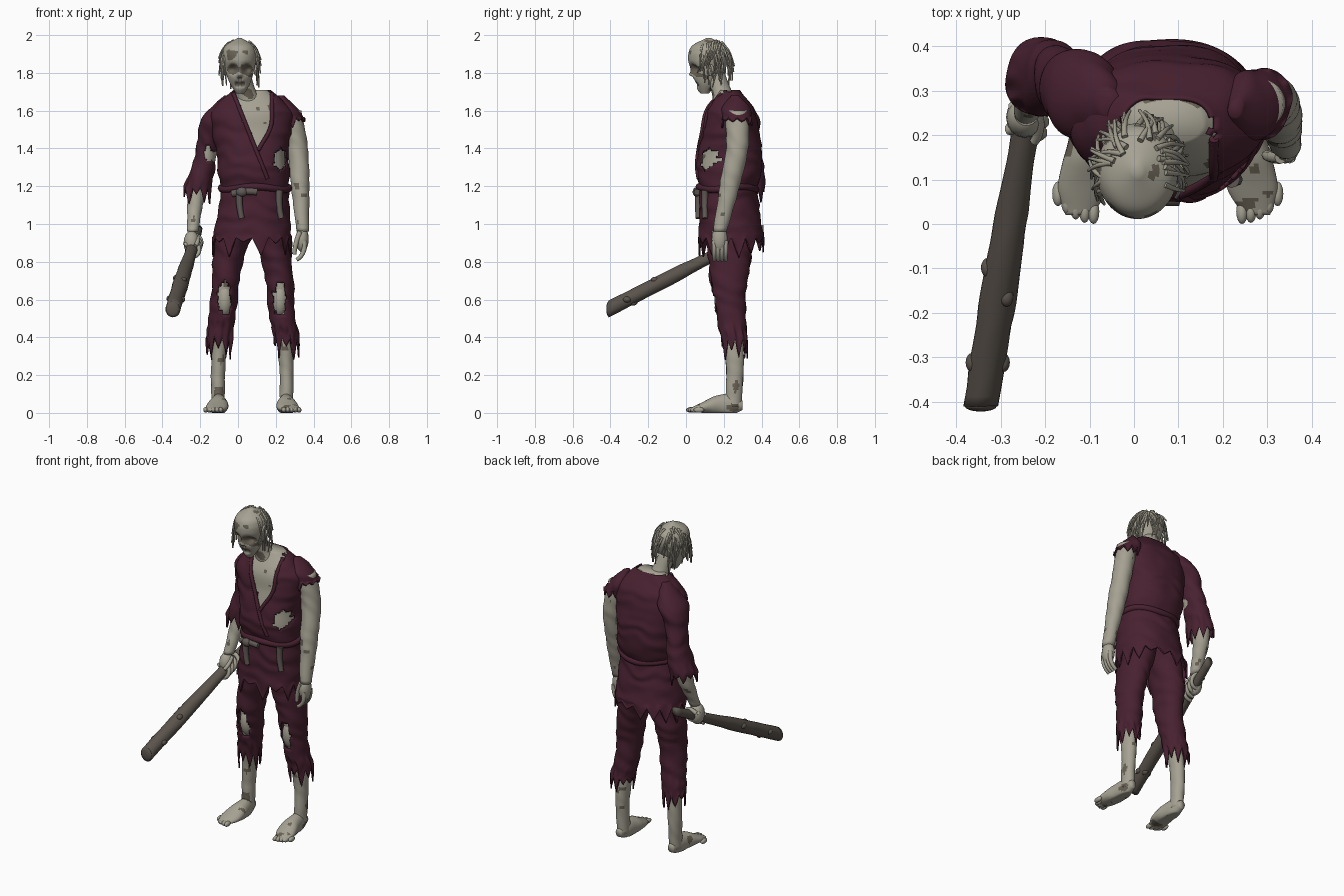
import bpy, bmesh, math, random
from mathutils import Vector, noise

random.seed(4)
if "Cube" in bpy.data.objects:
    bpy.data.objects.remove(bpy.data.objects["Cube"])


def material(name, red, green, blue):
    mat = bpy.data.materials.new(name)
    mat.use_nodes = True
    mat.diffuse_color = (red, green, blue, 1)
    shader = mat.node_tree.nodes["Principled BSDF"]
    shader.inputs["Base Color"].default_value = mat.diffuse_color
    shader.inputs["Roughness"].default_value = 0.9
    return mat


SKIN = material("pale skin", .38, .36, .29)
STAIN = material("rotten skin", .14, .12, .09)
CLOTH = material("wine cloth", .064, .015, .029)
WOOD = material("old wood", .105, .088, .073)
SASH = material("grey sash", .12, .1, .09)
HAIR = material("dirty hair", .36, .34, .27)


def add(name, data, *mats):
    for mat in mats:
        data.materials.append(mat)
    ob = bpy.data.objects.new(name, data)
    bpy.context.collection.objects.link(ob)
    return ob


def add_mesh(name, bm, *mats):
    for face in bm.faces:
        face.smooth = True
    mesh = bpy.data.meshes.new(name)
    bm.to_mesh(mesh)
    bm.free()
    return add(name, mesh, *mats)


def blend(keys, t):
    """Smooth value at t along evenly spaced keys (numbers or vectors)."""
    last = len(keys) - 1
    i = min(int(t * last), last - 1)
    f = t * last - i
    b, c = keys[i], keys[i + 1]
    a = keys[i - 1] if i else b * 2 - c
    d = keys[i + 2] if i + 2 <= last else c * 2 - b
    return b + ((c - a) + (a * 2 - b * 5 + c * 4 - d) * f + ((b - c) * 3 + d - a) * f * f) * (f / 2)


def loft(name, path, width, ratio, mat, upright=True, seg=48, rows=36, power=2.0,
         wrinkle=0.0, hem=0.0, capped=True, hole=None, dent=None):
    path = [Vector(p) for p in path]
    teeth = [random.uniform(.2, 1) for _ in range(seg)]
    bm, grid = bmesh.new(), []
    for row in range(rows + 1):
        t = row / rows
        centre, wide = blend(path, t), blend(width, t)
        deep = wide * blend(ratio, t)
        ring = []
        for j in range(seg):
            angle = math.tau * j / seg
            u, v = (math.copysign(abs(w) ** (2 / power), w) for w in (math.cos(angle), math.sin(angle)))
            if upright:
                p = centre + Vector((wide * u, deep * v, 0))
            else:
                p = centre + Vector((wide * u, 0, deep * v))
                p.z = max(0, p.z)
            fold = noise.noise(p * 8)
            fold += math.sin(p.z * 65 + 2 * angle + 4 * fold) / 3
            p += Vector((u, v, 0)) * wrinkle * fold
            tooth = teeth[j // 6] * (1 - abs(j % 6 - 3) / 3)
            p.z -= hem * max(0, t * 5 - 4) * (2 * tooth - .7)
            if dent and v < 0:
                p.y += dent(p)
            ring.append(bm.verts.new(p))
        grid.append(ring)
    for upper, lower in zip(grid, grid[1:]):
        for j in range(seg):
            bm.faces.new((upper[j - 1], upper[j], lower[j], lower[j - 1]))
    if capped:
        bm.faces.new(grid[0])
        if not hem:
            bm.faces.new(grid[-1])
    bmesh.ops.recalc_face_normals(bm, faces=bm.faces)
    if hole:
        torn = [f for f in bm.faces if hole(f.calc_center_median())]
        bmesh.ops.delete(bm, geom=torn, context="FACES")
    if mat is not SKIN:
        ob = add_mesh(name, bm, mat)
        if mat is CLOTH:
            cloth = ob.modifiers.new("thickness", "SOLIDIFY")
            cloth.thickness, cloth.offset = .008, -1
        return
    # Rotten patches and dark facial hollows
    for f in bm.faces:
        c = f.calc_center_median()
        hollow = dent is not None and c.y < .12 and dent(c) > .007
        f.material_index = int(hollow or noise.noise(c * 17 + Vector((3, 1, 7))) > .38)
    add_mesh(name, bm, SKIN, STAIN)


def cord(name, paths, radius, mat, tip=1.0, cyclic=False):
    curve = bpy.data.curves.new(name, "CURVE")
    curve.dimensions, curve.bevel_depth, curve.bevel_resolution = "3D", radius, 2
    curve.use_fill_caps, curve.resolution_u = True, 5
    for points in paths:
        strand = curve.splines.new("NURBS")
        strand.points.add(len(points) - 1)
        for i, (point, co) in enumerate(zip(strand.points, points)):
            point.co = (*co, 1)
            point.radius = 1 + (tip - 1) * i / (len(points) - 1)
        strand.order_u, strand.use_endpoint_u, strand.use_cyclic_u = 3, not cyclic, cyclic
    add(name, curve, mat)


def ball(name, centre, size, mat):
    bm = bmesh.new()
    bmesh.ops.create_uvsphere(bm, u_segments=16, v_segments=10, radius=1)
    for vert in bm.verts:
        vert.co = Vector(a * b + c for a, b, c in zip(vert.co, size, centre))
    add_mesh(name, bm, mat)


def tear(x, z, wide, tall):
    """Rule for a ragged oval hole in the front of a garment."""
    def inside(c):
        oval = math.hypot((c.x - x) / wide, (c.z - z) / tall)
        return c.y < .27 and oval < 1 + .3 * noise.noise(c * 40)
    return inside


# Torso and wrapped tunic, open along the neckline
neck_z, waist_z = 1.71, 1.17
torso = [Vector((.075, .23, neck_z)), Vector((.075, .235, 1.44)), Vector((.09, .22, waist_z))]
girth = [.1, .21, .21, .19, .19, .175]
flatness = [.6, .62, .71, .89, .92, .82]
side_tear = tear(.225, 1.34, .035, .055)


def neckline(z):
    rise = z - 1.38
    return .1 - .4 * rise, .1 + min(.08, .6 * rise)


def tunic_hole(c):
    low, high = neckline(c.z)
    rag = noise.noise(c * 50) / 80
    return c.y < .24 and low + rag < c.x < high + rag or side_tear(c)


def tunic_front(x, z):
    t = (neck_z - z) / (neck_z - waist_z)
    centre, wide = blend(torso, t), blend(girth, t)
    across = min(1, abs(x - centre.x) / wide)
    return Vector((x, centre.y - wide * blend(flatness, t) * math.sqrt(1 - across ** 2.3), z))


loft("tunic", torso, girth, flatness, CLOTH, seg=96, rows=60, power=2.3, wrinkle=.007,
     capped=False, hole=tunic_hole)
loft("chest", torso, [w - .02 for w in girth], flatness, SKIN, seg=72, rows=60, power=2.3)
for edge, steps in enumerate((10, 7)):
    heights = [neck_z - .02 - k * .05 for k in range(steps)]
    cord("lapel", [[tunic_front(neckline(z)[edge], z) for z in heights]], .011, CLOTH)

# Ragged skirt, belt and sash
loft("tunic_skirt", [(.09, .22, 1.2), (.075, .24, .89)], [.175, .21], [.85, .85], CLOTH,
     seg=96, power=2.2, wrinkle=.008, hem=.055, capped=False)
turns = [math.tau * k / 24 for k in range(24)]
cord("belt", [[(.09 + .18 * math.cos(a), .22 + .152 * math.sin(a), 1.19 + math.sin(3 * a) / 120) for a in turns]],
     .019, CLOTH, cyclic=True)
cord("sash_band", [[(.1, .06, waist_z), (.04, .055, 1.18), (-.03, .08, 1.16)]], .019, SASH)
for x, y in ((.01, .065), (.22, .1)):
    cord("sash_tail", [[(x, y, 1.18), (x - .01, y, 1.11), (x + .01, y, 1.03)]], .019, SASH, tip=.8)
ball("sash_knot", (.02, .055, waist_z), (.03, .02, .025), SASH)

# Legs, torn trousers and bare feet
middle = .076
for side, sign in (("left", 1), ("right", -1)):
    def place(*points):
        return [(middle + sign * out, y, z) for out, y, z in points]

    loft(side + "_trouser", place((.08, .23, 1), (.13, .23, .8), (.15, .23, .6), (.18, .26, .35)),
         [.1, .08, .07, .07], [1.3, 1.35, .95], CLOTH, seg=60, wrinkle=.009, hem=.06,
         hole=tear(middle + sign * .146, .6, .038, .09))
    loft(side + "_leg", place((.14, .23, .75), (.16, .24, .5), (.18, .26, .25), (.18, .25, .03)),
         [.058, .045, .038, .035], [1.35, 1.2], SKIN, wrinkle=.003)
    ball(side + "_knee", *place((.146, .205, .6)), (.045, .055, .09), SKIN)
    loft(side + "_foot", place((.18, .3, .04), (.18, .16, .04), (.2, .02, .015)),
         [.02, .036, .045, .056, .056, .03], [1.2, 1.5, 1, .5, .35], SKIN, upright=False, seg=32)
    for i in range(5):
        ball(side + "_toe", *place((.167 + i * .02, .028 + i * i / 400, .016)), (.013, .028, .015), SKIN)

# Bare left arm with a torn cap sleeve
loft("left_sleeve", [(.23, .26, 1.68), (.29, .27, 1.54)], [.02, .06, .064], [1.25, 1.25], CLOTH,
     seg=60, wrinkle=.008, hem=.035)
loft("left_arm", [(.28, .27, 1.6), (.315, .27, 1.4), (.33, .23, 1.2), (.343, .18, .96)],
     [.055, .055, .052, .046, .03], [1.1, 1.1], SKIN, wrinkle=.004)
ball("left_palm", (.34, .178, .92), (.034, .042, .07), SKIN)
cord("left_fingers", [[(.35, y, .91), (.36, y, .84), (.31, y, .81)] for y in (.15, .17, .19, .21)],
     .014, SKIN, tip=.75)
cord("left_thumb", [[(.33, .15, .96), (.302, .15, .9), (.298, .155, .84)]], .015, SKIN, tip=.75)

# Right arm with a long ragged sleeve
loft("right_sleeve", [(-.05, .27, 1.68), (-.14, .3, 1.5), (-.18, .33, 1.33), (-.22, .33, 1.16)],
     [.02, .08, .065, .06, .07, .07], [1.25, 1.2], CLOTH, seg=60, wrinkle=.008, hem=.045,
     hole=tear(-.155, 1.37, .022, .038))
loft("right_arm", [(-.14, .3, 1.5), (-.17, .32, 1.33), (-.22, .33, 1.16), (-.24, .255, .96)],
     [.045, .05, .044, .03], [1.2, 1.1], SKIN, wrinkle=.004)
ball("right_palm", (-.246, .24, .9), (.042, .046, .065), SKIN)

# Knotty club held in the right hand
butt, tip = Vector((-.213, .41, .968)), Vector((-.345, -.41, .55))
loft("club", [butt, tip], [.025, .028, .033, .04, .04, .04], [1.1, 1.1], WOOD,
     upright=False, seg=20, wrinkle=.003)
ball("club_end", tip, (.036, .012, .04), WOOD)
for along, turn in ((.88, 0), (.88, 3), (.7, 1), (.84, 5), (.62, 3)):
    knot = butt.lerp(tip, along) + Vector((math.cos(turn), 0, math.sin(turn))) * .034
    ball("club_knot", knot, (.016, .022, .016), WOOD)


def grip(along):
    centre = butt.lerp(tip, along)
    arc = [2.6 - .75 * k for k in range(7)]
    return [centre + Vector((math.cos(a), math.sin(a) / 3, math.sin(a))) * .043 for a in arc]


cord("right_fingers", [grip(.16 + i * .03) for i in range(4)], .013, SKIN, tip=.8)
cord("right_thumb", [[(-.22, .25, .94), (-.205, .21, .91), (-.225, .185, .885)]], .014, SKIN, tip=.75)

# Head with eye, nose and mouth hollows and a small chin
features = [(.037, 1.82, .024, .034), (0, 1.79, .013, -.012), (0, 1.77, .011, .022),
            (.013, 1.74, .016, .018), (0, 1.71, .022, -.006)]


def face_relief(p):
    across = abs(p.x - .01)
    return sum(depth * math.exp(-((across - x) ** 2 + (p.z - z) ** 2) / size ** 2)
               for x, z, size, depth in features)


loft("head", [(.012, .1, 1.69), (.008, .117, 1.85), (.008, .12, 1.985)],
     [.02, .05, .068, .08, .09, .09, .072, .01], [1, 1.2, 1.17, 1.15], SKIN, seg=72, rows=60, dent=face_relief)
loft("neck", [(.015, .15, 1.8), (.07, .23, 1.6)], [.05, .055, .09], [1.1, .9], SKIN)
for x in (-.078, .094):
    ball("ear", (x, .13, 1.815), (.011, .02, .03), SKIN)


# Thin stringy hair hanging loose over the back and sides
def scalp(angle, lift, spread):
    reach = spread * math.cos(lift)
    return Vector((.01 + .09 * reach * math.sin(angle), .125 + .105 * reach * math.cos(angle),
                   1.877 + .108 * spread * math.sin(lift)))


strands = []
for _ in range(60):
    angle = random.uniform(-2.1, 2.1)
    lift = random.uniform(.1, 1.4 - .3 * abs(angle))
    twist, sag = random.uniform(-.2, .2), random.uniform(0, .011)
    strands.append([scalp(angle + twist * k, lift - k / 4, 1 + k / 12) - Vector((0, 0, sag * k * k))
                    for k in range(4)])
cord("hair", strands, .007, HAIR, tip=.5)
